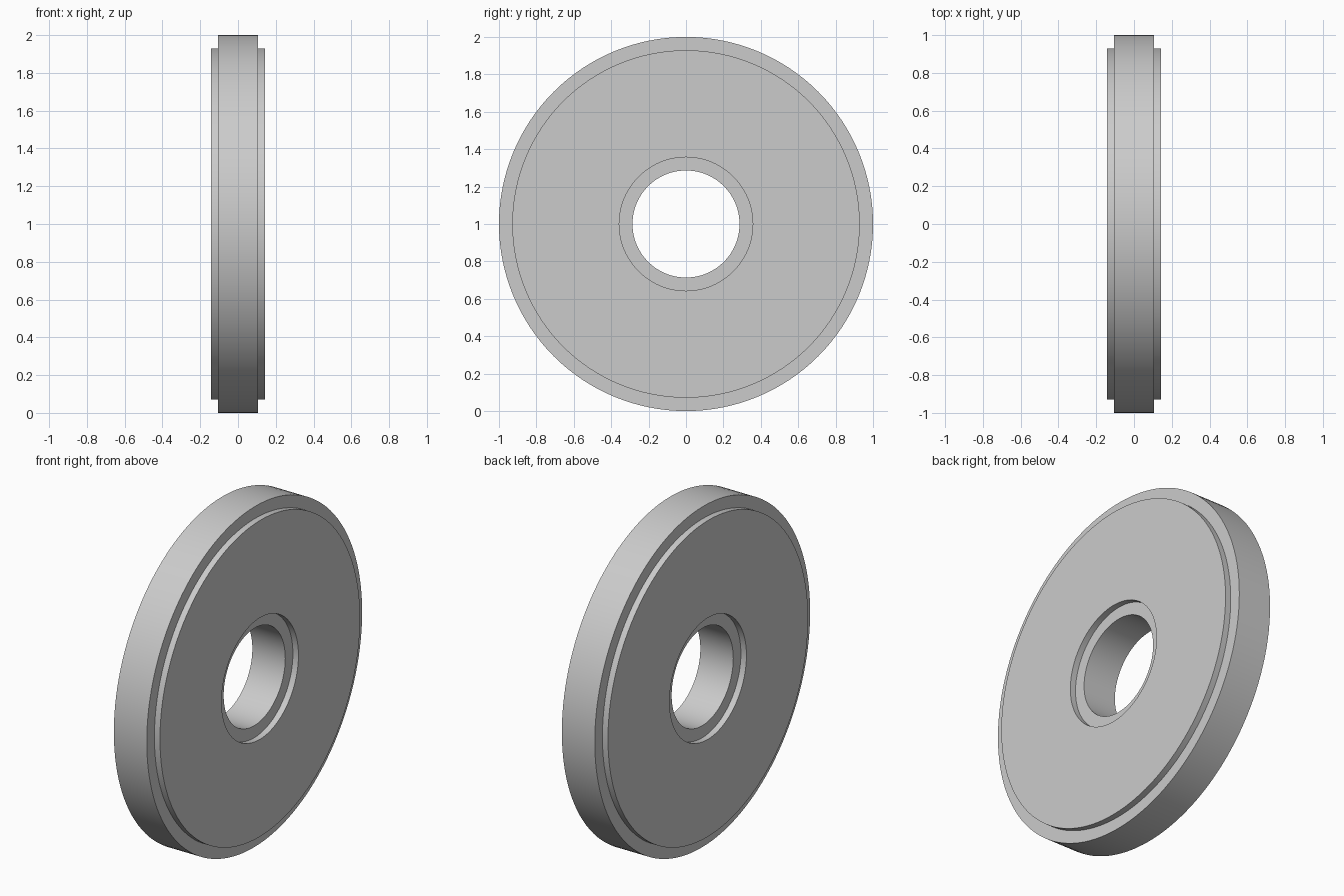
import bpy, bmesh, math
from mathutils import Matrix

cube = bpy.data.objects.get("Cube")
if cube:
    bpy.data.objects.remove(cube, do_unlink=True)

SEGMENTS = 128
RIM_R, DISC_R, RECESS_R, BORE_R = 1.0, 0.929, 0.357, 0.286
STEP_X, FACE_X = 0.107, 0.143

grey = bpy.data.materials.new("plain_grey")
grey.use_nodes = True
colour = (0.6, 0.6, 0.6, 1)
grey.diffuse_color = colour
grey.node_tree.nodes["Principled BSDF"].inputs["Base Color"].default_value = colour

# Half of the stepped cross-section as (x, radius), mirrored to the other side
half = [(STEP_X, RIM_R), (STEP_X, DISC_R), (FACE_X, DISC_R),
        (FACE_X, RECESS_R), (STEP_X, RECESS_R), (STEP_X, BORE_R)]
profile = half + [(-x, r) for x, r in reversed(half)]

# Turn the closed cross-section around the x axis
bm = bmesh.new()
verts = [bm.verts.new((x, 0, r)) for x, r in profile]
edges = [bm.edges.new((v, verts[(i + 1) % len(verts)])) for i, v in enumerate(verts)]
bmesh.ops.spin(bm, geom=verts + edges, cent=(0, 0, 0), axis=(1, 0, 0),
               angle=math.tau, steps=SEGMENTS, use_merge=True)
bmesh.ops.remove_doubles(bm, verts=bm.verts, dist=0.0001)
bmesh.ops.recalc_face_normals(bm, faces=bm.faces)
bm.transform(Matrix.Translation((0, 0, RIM_R)))

mesh = bpy.data.meshes.new("stepped_ring")
bm.to_mesh(mesh)
bm.free()
mesh.materials.append(grey)
ring = bpy.data.objects.new("stepped_ring", mesh)
bpy.context.collection.objects.link(ring)

# Smooth round walls with sharp steps
bpy.ops.object.select_all(action="DESELECT")
ring.select_set(True)
bpy.context.view_layer.objects.active = ring
bpy.ops.object.shade_smooth_by_angle(angle=math.radians(30))
